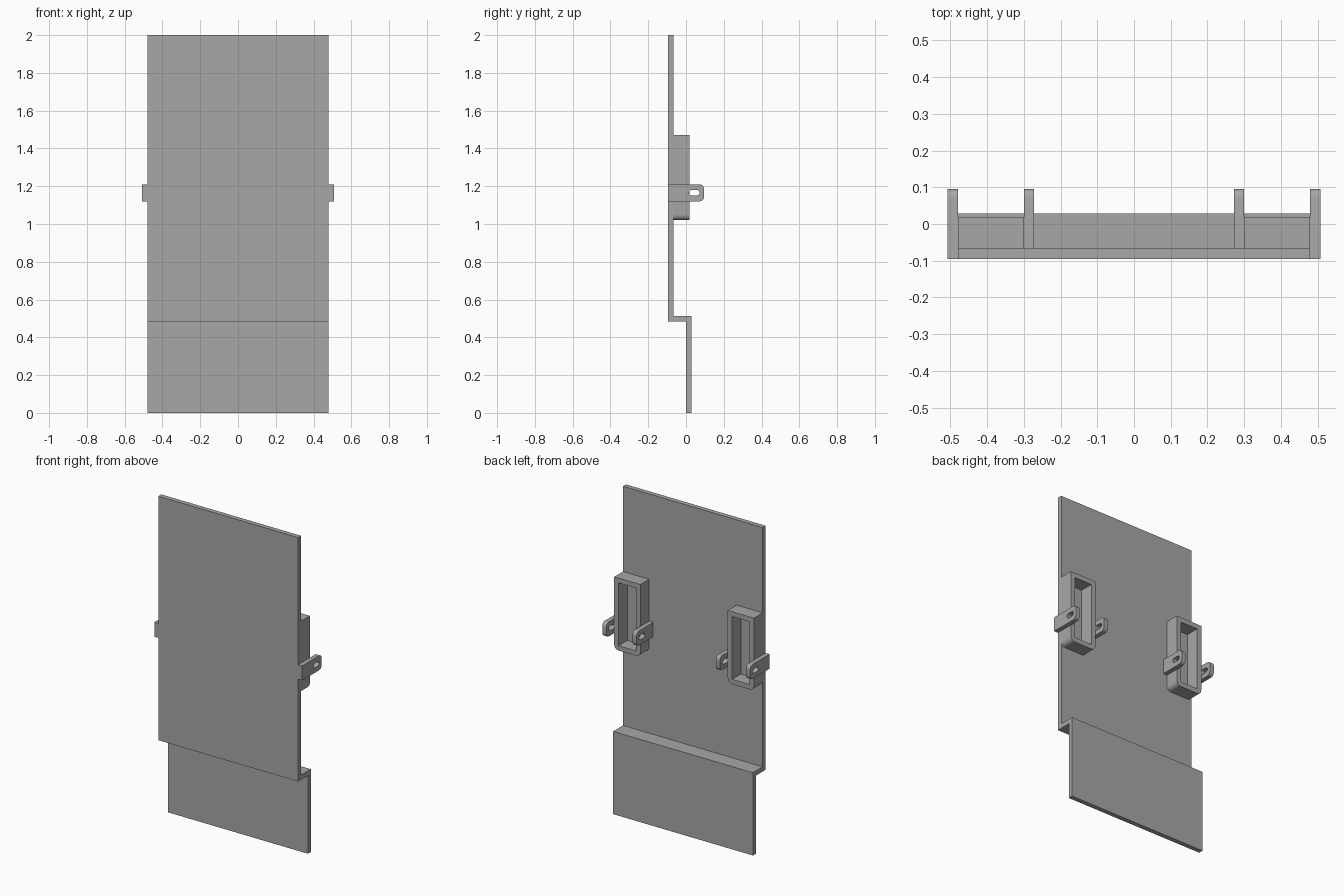
import bpy
import bmesh
from math import sin, cos, pi, radians
from mathutils import Vector

cube = bpy.data.objects.get("Cube")
if cube:
    bpy.data.objects.remove(cube, do_unlink=True)

grey = bpy.data.materials.new("plain_grey")
grey.use_nodes = True
colour = (0.39, 0.39, 0.39, 1)
grey.diffuse_color = colour
grey.node_tree.nodes["Principled BSDF"].inputs["Base Color"].default_value = colour


def rounded(u0, u1, v0, v1, radii=(0, 0, 0, 0), steps=6):
    """Rectangle outline; radii run from low-u low-v, anticlockwise."""
    corners = [(u0, v0, 1, 1), (u1, v0, -1, 1), (u1, v1, -1, -1), (u0, v1, 1, -1)]
    points = []
    for i, ((u, v, su, sv), r) in enumerate(zip(corners, radii)):
        if r == 0:
            points.append((u, v))
            continue
        for k in range(steps + 1):
            a = pi + i * pi / 2 + k * pi / 2 / steps
            points.append((u + su * r + r * cos(a), v + sv * r + r * sin(a)))
    return points


def prism(name, loops, place, direction):
    """Fill outlines (later ones are holes) and extrude them into a solid."""
    bm = bmesh.new()
    edges = []
    for loop in loops:
        verts = [bm.verts.new(place(u, v)) for u, v in loop]
        edges += [bm.edges.new((a, b)) for a, b in zip(verts, verts[1:] + verts[:1])]
    bmesh.ops.triangle_fill(bm, edges=edges, use_beauty=True)
    result = bmesh.ops.extrude_face_region(bm, geom=bm.faces[:], use_keep_orig=True)
    moved = [g for g in result["geom"] if isinstance(g, bmesh.types.BMVert)]
    bmesh.ops.translate(bm, verts=moved, vec=Vector(direction))
    bmesh.ops.recalc_face_normals(bm, faces=bm.faces[:])
    mesh = bpy.data.meshes.new(name)
    bm.to_mesh(mesh)
    bm.free()
    mesh.materials.append(grey)
    obj = bpy.data.objects.new(name, mesh)
    bpy.context.collection.objects.link(obj)
    bpy.ops.object.select_all(action="DESELECT")
    obj.select_set(True)
    bpy.context.view_layer.objects.active = obj
    bpy.ops.object.shade_smooth_by_angle(angle=radians(30))
    return obj


FRONT, INNER = -0.096, -0.067
WIDTH = 0.48

# Stepped panel, folded backwards near the bottom
profile = [(FRONT, 2), (FRONT, 0.485), (0, 0.485), (0, 0),
           (0.029, 0), (0.029, 0.514), (INNER, 0.514), (INNER, 2)]
prism("stepped_panel", [profile], lambda y, z: (-WIDTH, y, z), (2 * WIDTH, 0, 0))


def lug(name, x, y_start):
    outline = rounded(y_start, 0.096, 1.12, 1.21, (0, 0.025, 0.025, 0))
    slot = rounded(0.016, 0.072, 1.15, 1.18, (0.0149,) * 4)
    prism(name, [outline, slot], lambda y, z: (x, y, z), (0.028, 0, 0))


# Socket frames on the back, each with a slotted lug on both sides
for side, s in (("left", 1), ("right", -1)):
    lo, hi = sorted((s * 0.3, s * WIDTH))
    wall = 0.03
    outer = rounded(lo, hi, 1.02, 1.47, (0.03, 0.03, 0, 0))
    opening = rounded(lo + wall, hi - wall, 1.02 + wall, 1.47 - wall)
    prism(side + "_socket_frame", [outer, opening],
          lambda x, z: (x, INNER, z), (0, 0.086, 0))
    lug(side + "_outer_lug", WIDTH if s > 0 else -WIDTH - 0.028, FRONT)
    lug(side + "_inner_lug", 0.272 if s > 0 else -0.3, INNER)
